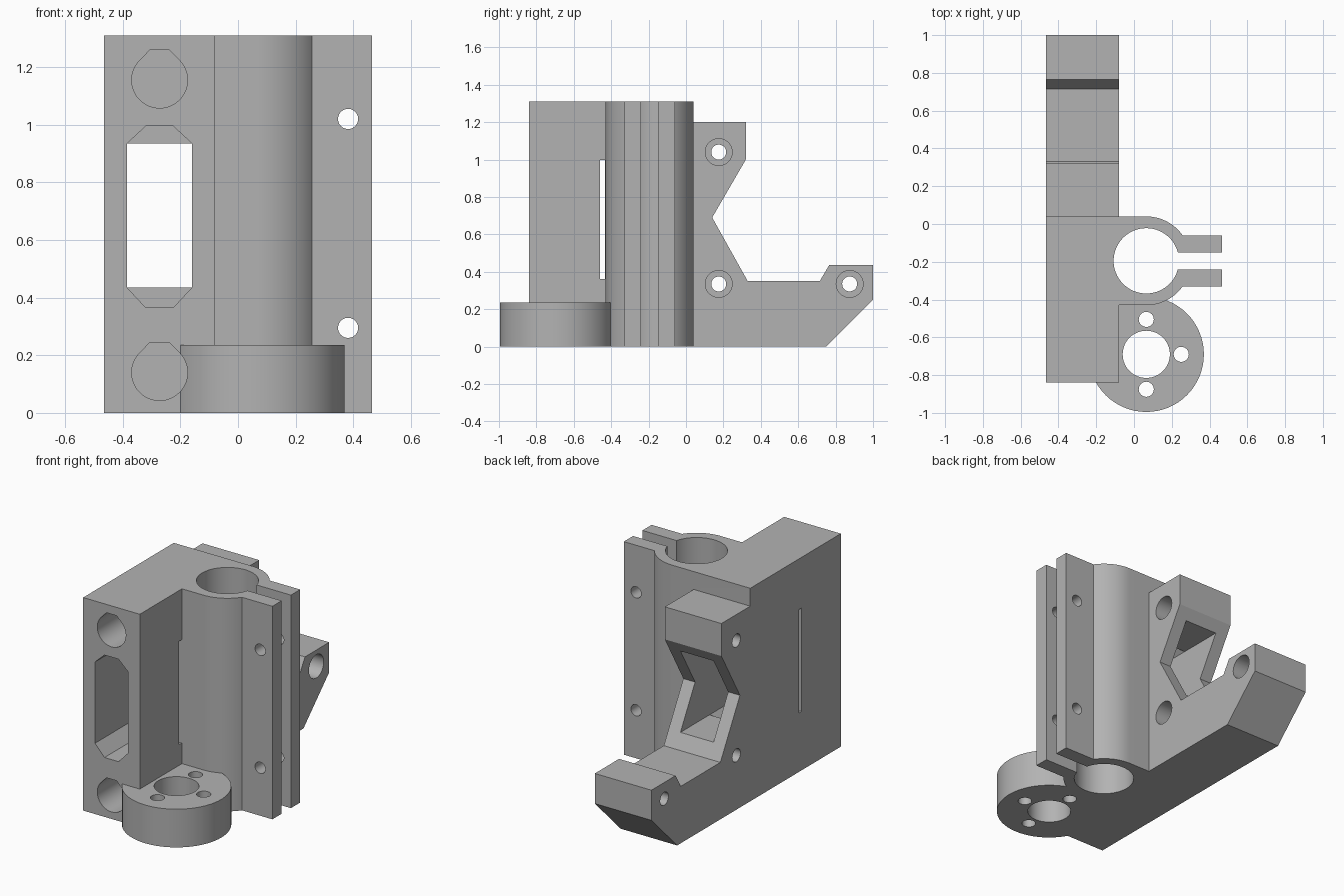
import bpy
from math import sin, cos, radians
from mathutils import Vector

old = bpy.data.objects.get("Cube")
if old:
    bpy.data.objects.remove(old, do_unlink=True)

grey = bpy.data.materials.new("plain grey")
grey.use_nodes = True
colour = (0.45, 0.45, 0.45, 1)
grey.diffuse_color = colour
grey.node_tree.nodes["Principled BSDF"].inputs["Base Color"].default_value = colour

# Each axis maps profile coordinates (u, v) and depth w to a point
PLACE = {
    "x": lambda u, v, w: Vector((w, u, v)),
    "y": lambda u, v, w: Vector((u, w, v)),
    "z": lambda u, v, w: Vector((u, v, w)),
}


def prism(name, axis, profile, start, end):
    """Extrude a closed profile along an axis."""
    n = len(profile)
    points = [PLACE[axis](u, v, w) for w in (start, end) for u, v in profile]
    faces = [list(range(n))[::-1], list(range(n, 2 * n))]
    faces += [[i, (i + 1) % n, n + (i + 1) % n, n + i] for i in range(n)]
    mesh = bpy.data.meshes.new(name)
    mesh.from_pydata(points, [], faces)
    area = sum(a[0] * b[1] - b[0] * a[1] for a, b in zip(profile, profile[1:] + profile[:1]))
    if (area < 0) != (axis == "y"):
        mesh.flip_normals()
    mesh.materials.append(grey)
    obj = bpy.data.objects.new(name, mesh)
    bpy.context.collection.objects.link(obj)
    return obj


def arc(cu, cv, r, first=0, last=360, steps=48):
    count = steps if last - first == 360 else steps + 1
    angles = [radians(first + (last - first) * i / steps) for i in range(count)]
    return [(cu + r * cos(a), cv + r * sin(a)) for a in angles]


def rect(u0, u1, v0, v1):
    return [(u0, v0), (u1, v0), (u1, v1), (u0, v1)]


HEIGHT = 1.31
LEFT, RIGHT = -0.465, -0.08          # sides of the main block
CX, CY = 0.065, -0.195               # clamp axis
FLANGE_Y = -0.69
ROD_X = -0.272

# Main block with the clamp barrel and its ears, one plan outline
plan = [(LEFT, 0.04), (LEFT, -0.84), (RIGHT, -0.84), (RIGHT, -0.43)]
plan += arc(CX, CY, 0.235, -90, -35, 20)
plan += [(0.465, -0.33), (0.465, -0.06)]
plan += arc(CX, CY, 0.235, 35, 90, 20)
body = prism("clamp_bracket", "z", plan, 0, HEIGHT)

# Round nut flange
flange = prism("nut_flange", "z", arc(CX, FLANGE_Y, 0.305, steps=64), 0, 0.235)

# Rear motor arm with its notched outline
arm_side = [(-0.02, 0), (0.75, 0), (1, 0.25), (1, 0.435), (0.765, 0.435), (0.715, 0.35),
            (0.33, 0.35), (0.14, 0.69), (0.32, 1.0), (0.32, 1.2), (-0.02, 1.2)]
arm = prism("motor_arm", "x", arm_side, LEFT, RIGHT)

cutters = []


def cut(name, axis, profile, start, end):
    cutters.append(prism(name, axis, profile, start, end))


# Clamp bore, slot and ear screw holes
cut("clamp_bore", "z", arc(CX, CY, 0.173, steps=64), -0.1, 1.5)
cut("clamp_slot", "z", rect(0.12, 0.6, -0.24, -0.15), -0.1, 1.5)
for z in (0.295, 1.02):
    cut("ear_hole", "y", arc(0.382, z, 0.035, steps=24), -0.5, 0.2)

# Flange bore and three screw holes
cut("flange_bore", "z", arc(CX, FLANGE_Y, 0.125), -0.1, 0.4)
for turn in (-90, 0, 90):
    u, v = CX + 0.185 * cos(radians(turn)), FLANGE_Y + 0.185 * sin(radians(turn))
    cut("flange_hole", "z", arc(u, v, 0.04, steps=24), -0.1, 0.4)

# Blind rod sockets with a flattened teardrop roof
for z in (0.14, 1.155):
    socket = arc(ROD_X, z, 0.097, 135, 405, 36)
    socket += [(ROD_X + 0.034, z + 0.104), (ROD_X - 0.034, z + 0.104)]
    cut("rod_socket", "y", socket, -1, 0)

# Belt tunnel: chamfered at the front, plain rectangle at the back
tunnel = [(-0.385, 0.435), (-0.32, 0.365), (-0.225, 0.365), (-0.16, 0.435),
          (-0.16, 0.935), (-0.225, 0.995), (-0.32, 0.995), (-0.385, 0.935)]
cut("belt_tunnel", "y", tunnel, -1, 0)
cut("belt_opening", "y", rect(-0.385, -0.16, 0.435, 0.935), -0.1, 0.6)

# Narrow strap slot across the block
cut("strap_slot", "x", rect(-0.459, -0.432, 0.362, 0.998), -0.6, -0.07)

# Motor screw holes with counterbores
for y, z in ((0.175, 1.04), (0.175, 0.335), (0.875, 0.335)):
    cut("motor_hole", "x", arc(y, z, 0.04, steps=32), -0.6, 0.05)
    cut("counterbore", "x", arc(y, z, 0.072, steps=32), -0.18, 0.05)

# Join the solids, then cut the openings
for other, how in [(flange, "UNION"), (arm, "UNION")] + [(c, "DIFFERENCE") for c in cutters]:
    mod = body.modifiers.new(other.name, "BOOLEAN")
    mod.operation, mod.solver, mod.object = how, "EXACT", other
graph = bpy.context.evaluated_depsgraph_get()
result = bpy.data.meshes.new_from_object(body.evaluated_get(graph))
body.modifiers.clear()
body.data = result
for helper in [flange, arm] + cutters:
    bpy.data.objects.remove(helper, do_unlink=True)

bpy.ops.object.select_all(action="DESELECT")
body.select_set(True)
bpy.context.view_layer.objects.active = body
bpy.ops.object.shade_smooth_by_angle(angle=radians(25))
